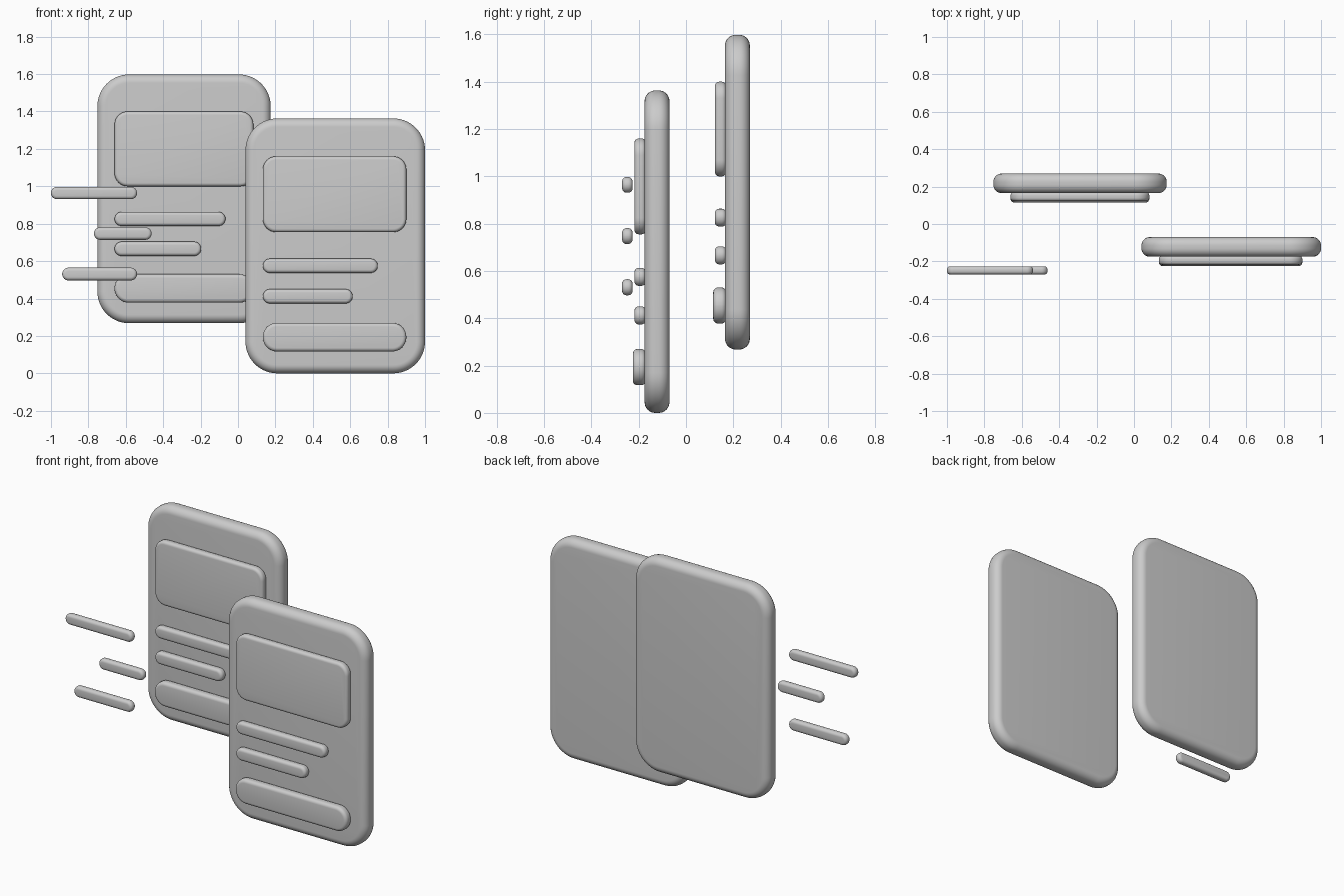
import bpy, bmesh, math

if "Cube" in bpy.data.objects:
    bpy.data.objects.remove(bpy.data.objects["Cube"])


def rounded_slab(name, x0, x1, z0, z1, y0, y1, radius, edge, steps=5, corner=10):
    """Upright rounded rectangle with softly rounded front and back rims."""
    radius = min(radius, (z1 - z0) / 2 - 0.0005)
    # Rim profile: (inset, y) from the front face round to the back face
    arc = [i / steps * math.pi / 2 for i in range(steps + 1)]
    profile = [(edge * (1 - math.sin(a)), y0 + edge * (1 - math.cos(a))) for a in arc]
    profile += [(edge * (1 - math.sin(a)), y1 - edge * (1 - math.cos(a))) for a in reversed(arc)]
    centres = [(x1 - radius, z1 - radius), (x0 + radius, z1 - radius),
               (x0 + radius, z0 + radius), (x1 - radius, z0 + radius)]
    bm = bmesh.new()
    rings = []
    for inset, y in profile:
        r = radius - inset
        ring = []
        for q, (cx, cz) in enumerate(centres):
            for i in range(corner + 1):
                a = (q + i / corner) * math.pi / 2
                ring.append(bm.verts.new((cx + r * math.cos(a), y, cz + r * math.sin(a))))
        rings.append(ring)
    n = len(rings[0])
    for a, b in zip(rings, rings[1:]):
        for i in range(n):
            j = (i + 1) % n
            bm.faces.new((a[i], a[j], b[j], b[i]))
    bm.faces.new(rings[0])
    bm.faces.new(rings[-1])
    bmesh.ops.recalc_face_normals(bm, faces=bm.faces)
    for f in bm.faces:
        f.smooth = True
    mesh = bpy.data.meshes.new(name)
    bm.to_mesh(mesh)
    bm.free()
    obj = bpy.data.objects.new(name, mesh)
    bpy.context.collection.objects.link(obj)
    return obj


def card(name, x0, x1, z0, z1, y, left, right, panel, bars, button):
    """Card body with a raised picture panel, two text bars and a button."""
    rounded_slab(name + "_body", x0, x1, z0, z1, y, y + 0.105, 0.17, 0.045, 8, 14)
    back = y + 0.005
    rounded_slab(name + "_picture_panel", left, right, *panel, y - 0.043, back, 0.07, 0.018)
    for i, (end, low, high) in enumerate(bars):
        rounded_slab(f"{name}_text_bar_{i + 1}", left, end, low, high, y - 0.043, back, 0.04, 0.018)
    rounded_slab(name + "_button", left, right, *button, y - 0.05, back, 0.075, 0.02)


# Two cards, one behind the other
card("front_card", 0.04, 1.0, 0.0, 1.363, -0.175, 0.133, 0.90,
     (0.755, 1.16), [(0.747, 0.537, 0.613), (0.613, 0.374, 0.45)], (0.117, 0.27))
card("back_card", -0.752, 0.175, 0.268, 1.598, 0.165, -0.66, 0.082,
     (1.0, 1.40), [(-0.067, 0.788, 0.863), (-0.197, 0.628, 0.704)], (0.378, 0.53))

# Floating motion dashes on the left
dashes = [(-1.0, -0.54, 0.931, 0.997), (-0.77, -0.462, 0.714, 0.781), (-0.94, -0.54, 0.497, 0.565)]
for i, (x0, x1, z0, z1) in enumerate(dashes):
    rounded_slab(f"motion_dash_{i + 1}", x0, x1, z0, z1, -0.27, -0.226, 0.035, 0.018)
